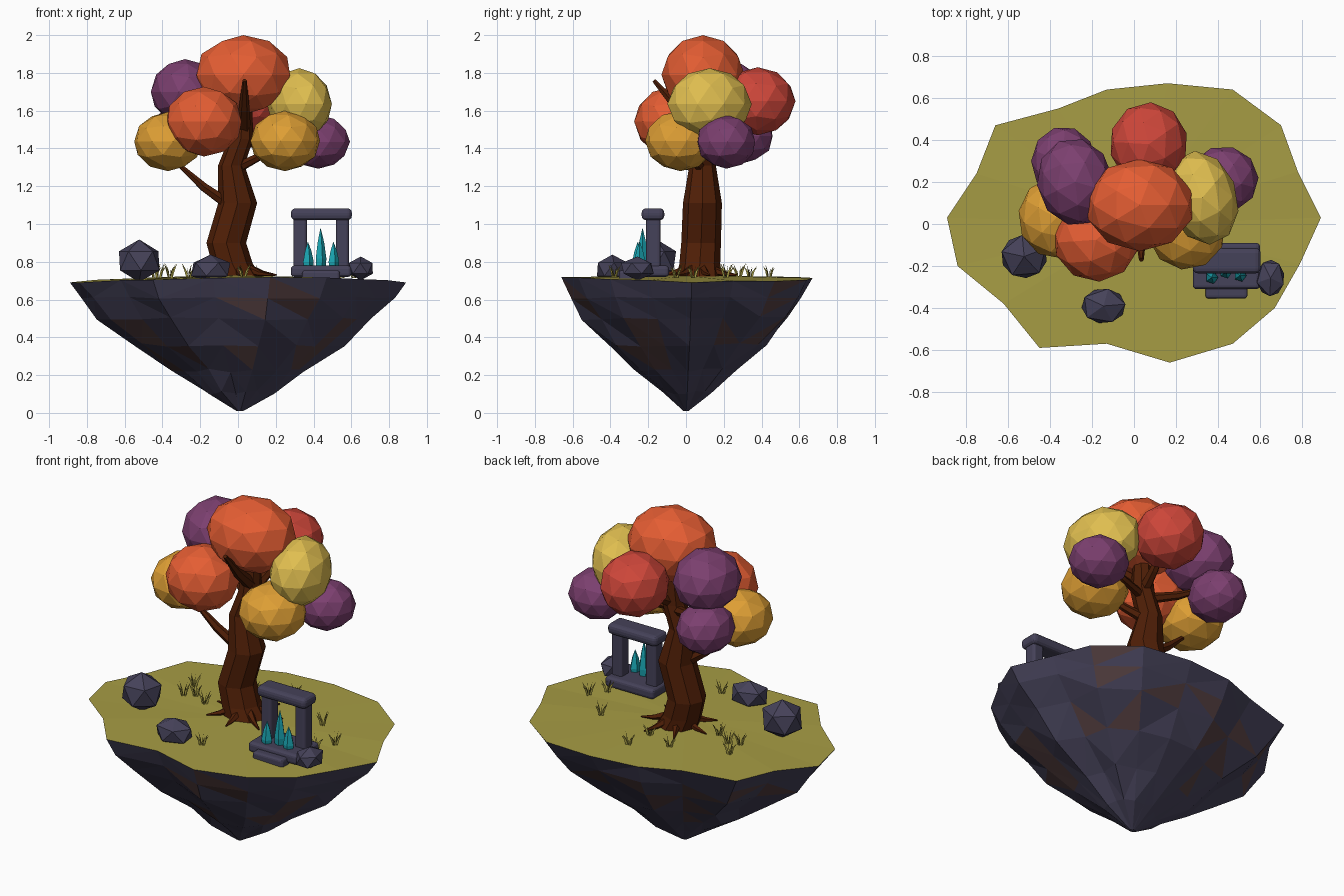
import bpy, bmesh, math, random
from mathutils import Vector, Matrix

random.seed(4)
if "Cube" in bpy.data.objects:
    bpy.data.objects.remove(bpy.data.objects["Cube"], do_unlink=True)


def material(name, *rgb):
    mat = bpy.data.materials.new(name)
    mat.use_nodes = True
    mat.diffuse_color = (*rgb, 1)
    mat.node_tree.nodes["Principled BSDF"].inputs["Base Color"].default_value = (*rgb, 1)
    return mat


SLATE = material("slate", .06, .054, .1)
EARTH = material("earth brown", .09, .05, .052)
GRASS = material("olive grass", .385, .335, .058)
BARK = material("bark", .08, .0135, .002)
ORANGE = material("orange leaves", .78, .11, .033)
YELLOW = material("yellow leaves", .75, .52, .08)
AMBER = material("amber leaves", .73, .345, .035)
RED = material("red leaves", .62, .062, .042)
PURPLE = material("purple leaves", .2, .05, .16)
CYAN = material("cyan crystal", .01, .37, .44)


def finish(name, bm, *mats):
    bmesh.ops.recalc_face_normals(bm, faces=bm.faces)
    mesh = bpy.data.meshes.new(name)
    bm.to_mesh(mesh)
    bm.free()
    for mat in mats:
        mesh.materials.append(mat)
    obj = bpy.data.objects.new(name, mesh)
    bpy.context.collection.objects.link(obj)
    return obj


def skin(bm, rings, cap=True):
    """Join equal rings of vertices with quads."""
    for low, high in zip(rings, rings[1:]):
        for i in range(len(low)):
            j = (i + 1) % len(low)
            bm.faces.new((low[i], low[j], high[j], high[i]))
    if cap:
        bm.faces.new(rings[0])
        bm.faces.new(rings[-1])


def tube(bm, path, radii, sides=6, upright=False):
    """Faceted tube through the path, one radius per point."""
    pts = [Vector(p) for p in path]
    rings = []
    for k, (p, r) in enumerate(zip(pts, radii)):
        way = pts[min(k + 1, len(pts) - 1)] - pts[max(k - 1, 0)]
        turn = Matrix() if upright else way.to_track_quat('Z', 'Y').to_matrix().to_4x4()
        angles = [math.tau * i / sides for i in range(sides)]
        rings.append([bm.verts.new(p + turn @ Vector((r * math.cos(a), r * math.sin(a), 0)))
                      for a in angles])
    skin(bm, rings)


def blob(name, mat, centre, radii, detail=2, spin=0.0, yaw=0.0):
    """Faceted ellipsoid: spin turns the facets, yaw turns the whole shape."""
    bm = bmesh.new()
    place = (Matrix.Translation(centre) @ Matrix.Rotation(yaw, 4, 'Z')
             @ Matrix.Diagonal((*radii, 1)) @ Matrix.Rotation(spin, 4, 'Z'))
    bmesh.ops.create_icosphere(bm, subdivisions=detail, radius=1, matrix=place)
    return finish(name, bm, mat)


def block(name, low, high, bevel):
    """Slate box between two corners with rounded edges."""
    low, high = Vector(low), Vector(high)
    bm = bmesh.new()
    place = Matrix.Translation((low + high) / 2) @ Matrix.Diagonal((*(high - low), 1))
    bmesh.ops.create_cube(bm, size=1, matrix=place)
    bmesh.ops.bevel(bm, geom=bm.edges[:], offset=bevel, segments=3, profile=.5, affect='EDGES')
    return finish(name, bm, SLATE)


# Floating island: irregular rim, grass fan on top, tapering rock below
RIM = [(-.89, .03), (-.84, -.2), (-.62, -.38), (-.45, -.59), (-.13, -.57), (.17, -.66),
       (.47, -.57), (.67, -.4), (.79, -.19), (.89, .03), (.78, .25), (.7, .47), (.47, .64),
       (.16, .67), (-.13, .64), (-.36, .55), (-.66, .47), (-.75, .24)]
rim = [Vector((x, y, .73 - .035 * abs(x) + random.uniform(-.012, .004))) for x, y in RIM]

bm = bmesh.new()
edge = [bm.verts.new(p) for p in rim]
middle = bm.verts.new((0, 0, .728))
for i, v in enumerate(edge):
    bm.faces.new((v, edge[(i + 1) % len(edge)], middle))
finish("grass_top", bm, GRASS)

# Rock rings as scale, height and unevenness; the lower ones fold into creases
bm = bmesh.new()
rings = [[bm.verts.new(p) for p in rim]]
for scale, height, wobble in [(.92, .61, .02), (.81, .5, .04), (.62, .36, .05),
                              (.38, .225, .1), (.18, .11, .2), (.02, .01, 0)]:
    ring = []
    for p in rim:
        s = scale * (1 + random.uniform(-wobble, wobble))
        lift = random.uniform(-wobble, wobble) * .3 * scale
        ring.append(bm.verts.new((p.x * s + .01 * (1 - scale), p.y * s, height + lift)))
    rings.append(ring)
skin(bm, rings, cap=False)
bm.faces.new(rings[-1])
bmesh.ops.triangulate(bm, faces=bm.faces[:])
for f in bm.faces:
    f.material_index = int(f.calc_center_median().z > .27 and random.random() < .2)
finish("island_rock", bm, SLATE, EARTH)

# Crooked trunk
bm = bmesh.new()
tube(bm, [(.01, .07, .71), (-.03, .073, .79), (-.062, .08, .9), (-.002, .087, 1.11),
          (-.035, .088, 1.31), (.015, .09, 1.45), (.03, .1, 1.68)],
     [.122, .108, .105, .103, .07, .065, .045], sides=8, upright=True)
finish("trunk", bm, BARK)

# Branches, each bending slightly upward to its leaves
BRANCHES = [((-.03, .08, 1.09), (-.33, .04, 1.33), .033), ((.0, .08, 1.3), (.2, -.01, 1.43), .03),
            ((.03, .08, 1.5), (.035, -.17, 1.76), .038), ((.0, .09, 1.42), (.4, .2, 1.49), .028),
            ((.0, .1, 1.41), (-.31, .27, 1.52), .03), ((.02, .1, 1.45), (.07, .34, 1.62), .035)]
bm = bmesh.new()
for start, end, r in BRANCHES:
    mid = Vector(start).lerp(Vector(end), .5) - Vector((0, 0, .015))
    tube(bm, [start, mid, end], [r, r * .75, r * .3])
finish("branches", bm, BARK)

# Roots spreading over the ground
bm = bmesh.new()
for i in range(7):
    a = math.tau * (i + .3) / 7
    out = Vector((math.cos(a), math.sin(a), 0))
    base = Vector((0, .07, .73))
    tube(bm, [base + out * .07 + Vector((0, 0, .03)), base + out * .14 + Vector((0, 0, .008)),
              base + out * random.uniform(.19, .23)], [.025, .015, .004], sides=5)
finish("roots", bm, BARK)

# Leaf clumps: colour, centre, radii, yaw
LEAVES = [("top", ORANGE, (.028, .09, 1.79), (.26, .22, .21), 0),
          ("front", ORANGE, (-.18, -.075, 1.542), (.205, .2, .185), 0),
          ("low_right", AMBER, (-.37, .03, 1.437), (.182, .195, .157), 0),
          ("high_right", PURPLE, (-.28, .2, 1.7), (.182, .21, .173), .2),
          ("back_right", PURPLE, (-.335, .295, 1.465), (.155, .17, .145), 0),
          ("low_left", PURPLE, (.425, .213, 1.435), (.168, .158, .142), 0),
          ("high_left", YELLOW, (.325, .125, 1.635), (.167, .228, .19), .3),
          ("front_left", AMBER, (.25, -.03, 1.44), (.187, .188, .16), 0),
          ("back", RED, (.07, .38, 1.65), (.187, .2, .18), 0)]
for i, (name, mat, centre, radii, yaw) in enumerate(LEAVES):
    blob("leaves_" + name, mat, centre, radii, spin=i * .7, yaw=yaw)

# Boulders
blob("large_boulder", SLATE, (-.523, -.155, .805), (.123, .115, .113), detail=1, spin=.4)
blob("front_boulder", SLATE, (-.145, -.39, .76), (.117, .093, .078), detail=1, spin=.1)
blob("side_boulder", SLATE, (.65, -.257, .765), (.074, .097, .063), detail=1, spin=.9)

# Stone gateway
block("gate_floor", (.28, -.31, .72), (.6, -.09, .78), .018)
block("gate_step", (.34, -.355, .7), (.54, -.28, .755), .015)
block("gate_lintel", (.28, -.235, 1.02), (.603, -.115, 1.083), .024)
for side, x in (("right", .33), ("left", .553)):
    block("gate_pillar_" + side, (x - .035, -.212, .76), (x + .035, -.136, 1.04), .015)

# Crystals in the gateway
bm = bmesh.new()
for x, y, h in [(.37, -.255, .14), (.437, -.23, .212), (.505, -.245, .14)]:
    tube(bm, [(x, y, .765 + h * t) for t in (0, .25, .65, 1)], [.027, .031, .019, .001],
         sides=5, upright=True)
finish("crystals", bm, CYAN)

# Grass tufts: thin upright blades, each leaning within its own plane
TUFTS = [(-.42, .09), (-.44, .22), (-.26, .06), (-.36, .12), (.03, -.38), (.41, .21), (.61, .04),
         (.55, -.05), (.07, .44), (.04, .28), (-.13, .34)]
bm = bmesh.new()
for x, y in TUFTS:
    for i in range(7):
        a = math.tau * i / 7 + random.uniform(-.4, .4)
        out = Vector((math.cos(a), math.sin(a), 0))
        side = out * .006
        foot = Vector((x, y, .715)) + out * .008
        bend = foot + out * .01 + Vector((0, 0, .035))
        tip = foot + out * .03 + Vector((0, 0, random.uniform(.055, .08)))
        a0, a1, b0, b1 = [bm.verts.new(p) for p in (foot - side, foot + side, bend - side, bend + side)]
        bm.faces.new((a0, a1, b1, b0))
        bm.faces.new((b0, b1, bm.verts.new(tip)))
finish("grass_tufts", bm, GRASS)
